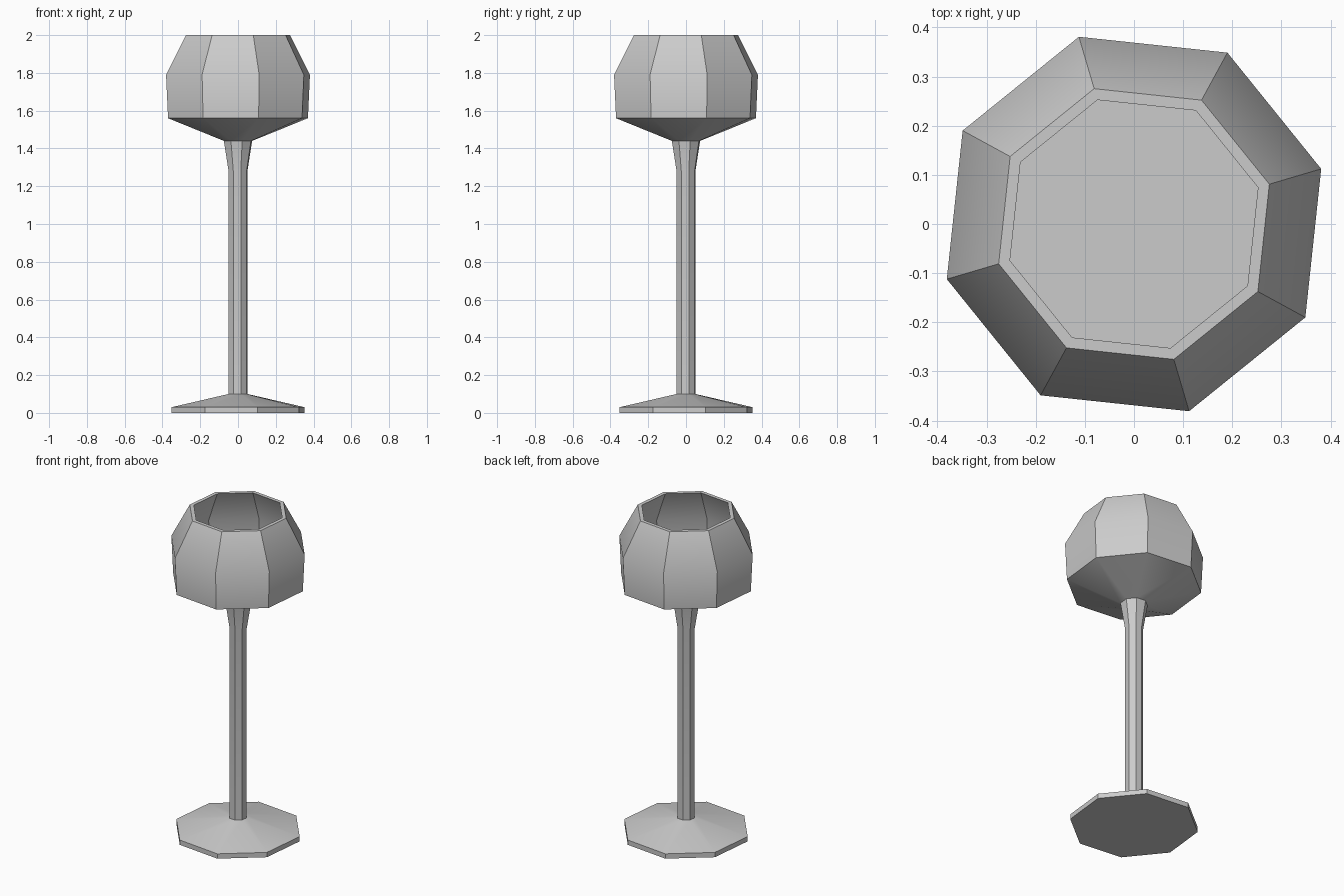
import bpy, bmesh
from math import cos, sin, radians, pi

if "Cube" in bpy.data.objects:
    bpy.data.objects.remove(bpy.data.objects["Cube"])

SIDES = 8
TURN = radians(16.4)


def lathe(name, profile):
    """Eight-sided revolve of (radius, z) points, capped flat at both ends."""
    bm = bmesh.new()
    rings = [[bm.verts.new((r * cos(TURN + 2 * pi * i / SIDES),
                            r * sin(TURN + 2 * pi * i / SIDES), z))
              for i in range(SIDES)] for r, z in profile]
    for a, b in zip(rings, rings[1:]):
        for i in range(SIDES):
            j = (i + 1) % SIDES
            bm.faces.new((a[i], a[j], b[j], b[i]))
    bm.faces.new(rings[0][::-1])
    bm.faces.new(rings[-1])
    bmesh.ops.recalc_face_normals(bm, faces=bm.faces)
    mesh = bpy.data.meshes.new(name)
    bm.to_mesh(mesh)
    bm.free()
    ob = bpy.data.objects.new(name, mesh)
    bpy.context.collection.objects.link(ob)
    bpy.ops.object.select_all(action='DESELECT')
    ob.select_set(True)
    bpy.context.view_layer.objects.active = ob
    bpy.ops.object.shade_smooth_by_angle(angle=radians(30))
    return ob


# Goblet: foot, stem, flared neck, outer bowl, rim, inner bowl, flat inner floor
lathe("goblet", [
    (0.367, 0.0), (0.367, 0.03), (0.052, 0.10),
    (0.052, 1.28), (0.078, 1.44),
    (0.386, 1.56), (0.397, 1.79), (0.287, 2.0),
    (0.263, 2.0), (0.372, 1.79), (0.361, 1.575),
])
